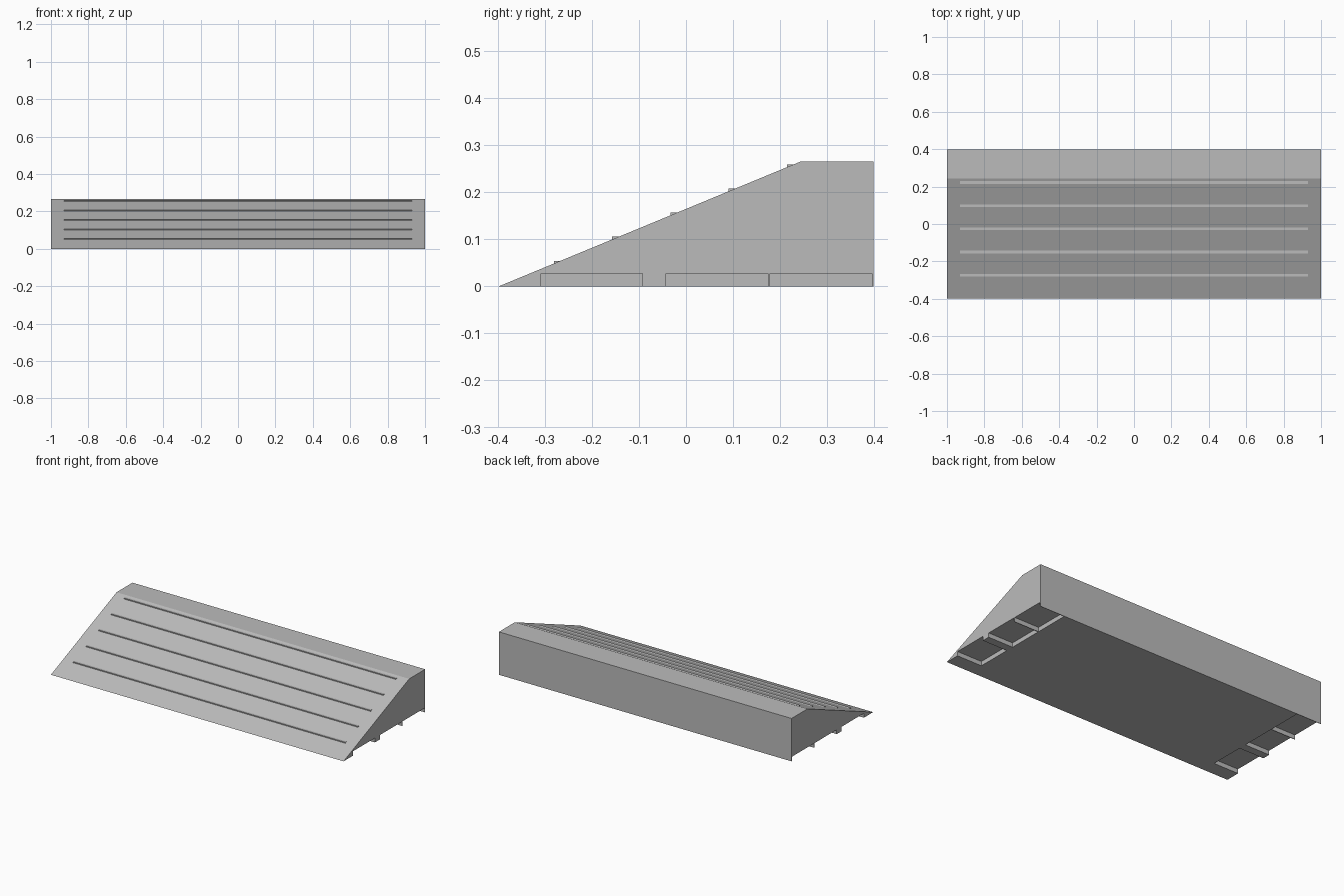
import bpy, bmesh

if "Cube" in bpy.data.objects:
    bpy.data.objects.remove(bpy.data.objects["Cube"])

grey = bpy.data.materials.new("grey")
grey.diffuse_color = (0.5, 0.5, 0.5, 1)
grey.use_nodes = True
grey.node_tree.nodes["Principled BSDF"].inputs["Base Color"].default_value = grey.diffuse_color


def prism(name, profile, x0, x1):
    """Extrude a (y, z) profile along x."""
    bm = bmesh.new()
    face = bm.faces.new([bm.verts.new((x0, y, z)) for y, z in profile])
    ext = bmesh.ops.extrude_face_region(bm, geom=[face])
    moved = [v for v in ext["geom"] if isinstance(v, bmesh.types.BMVert)]
    bmesh.ops.translate(bm, verts=moved, vec=(x1 - x0, 0, 0))
    bmesh.ops.recalc_face_normals(bm, faces=bm.faces)
    mesh = bpy.data.meshes.new(name)
    bm.to_mesh(mesh)
    bm.free()
    mesh.materials.append(grey)
    obj = bpy.data.objects.new(name, mesh)
    bpy.context.collection.objects.link(obj)
    return obj


# Wedge body: front slope, flat top, upright back
FRONT, BACK, CREST, TOP = -0.398, 0.398, 0.243, 0.265
body = prism("ramp_body", [(FRONT, 0), (BACK, 0), (BACK, TOP), (CREST, TOP)], -1, 1)

# Shallow pockets under both ends
for side in (-1, 1):
    for y0, y1 in ((-0.308, -0.092), (-0.043, 0.174), (0.178, 0.395)):
        pocket = prism("pocket_cutter", [(y0, -0.05), (y1, -0.05), (y1, 0.027), (y0, 0.027)],
                       side * 0.83, side * 1.05)
        pocket.hide_render = True
        cut = body.modifiers.new("pocket", "BOOLEAN")
        cut.operation, cut.solver, cut.object = "DIFFERENCE", "EXACT", pocket
        bpy.context.view_layer.objects.active = body
        bpy.ops.object.modifier_apply(modifier=cut.name)
        bpy.data.objects.remove(pocket)

# Grip ridges: small level steps standing out of the slope
slope = TOP / (CREST - FRONT)
for i in range(5):
    y = -0.281 + 0.1238 * i
    z = slope * (y - FRONT)
    prism(f"grip_ridge_{i + 1}",
          [(y, z - 0.002), (y, z + 0.006), (y + 0.006 / slope, z + 0.006),
           (y + 0.006 / slope, z + 0.004)], -0.93, 0.93)
